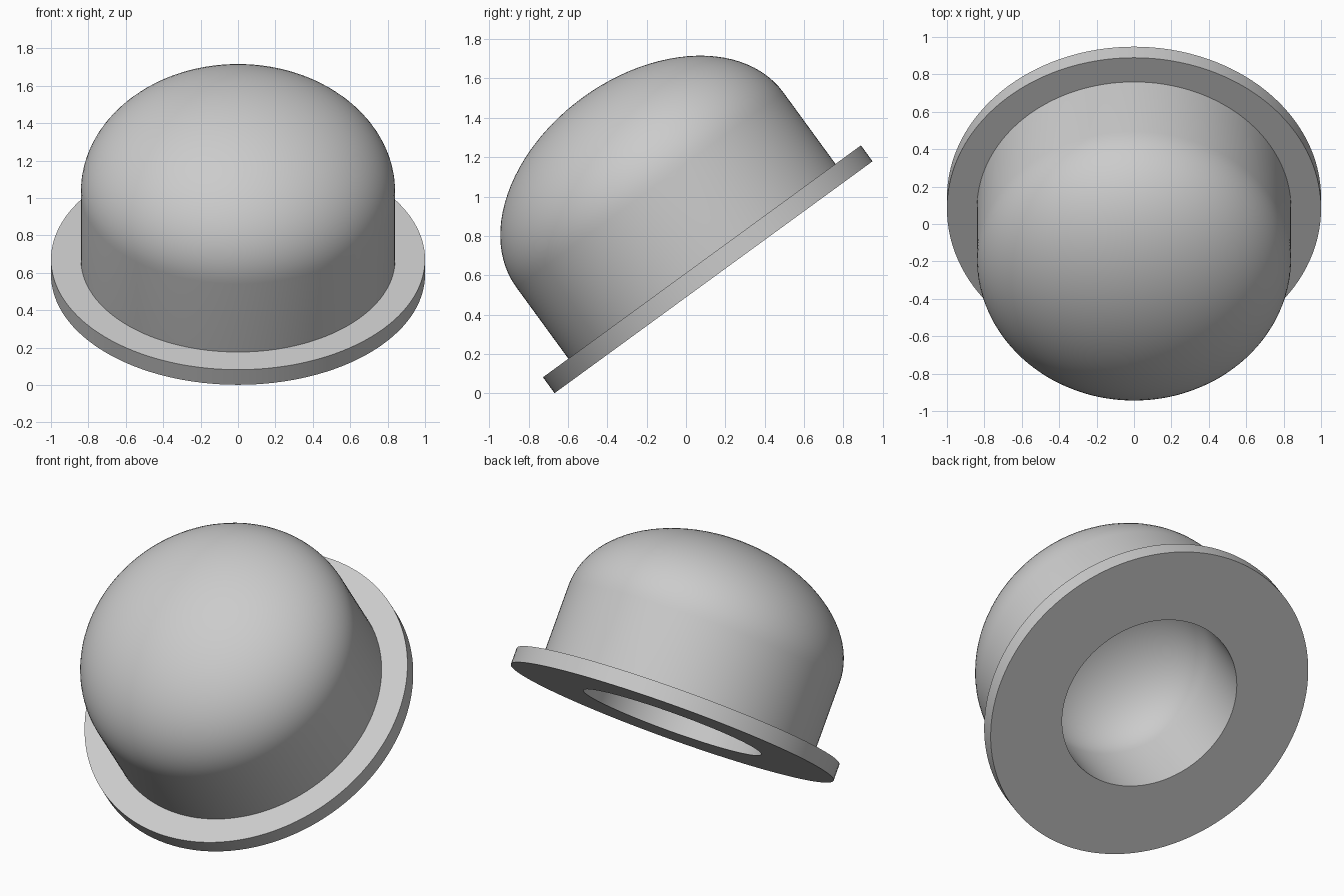
import bpy
import bmesh
from math import sin, cos, pi, radians
from mathutils import Matrix, Vector

if "Cube" in bpy.data.objects:
    bpy.data.objects.remove(bpy.data.objects["Cube"], do_unlink=True)

grey = bpy.data.materials.new("plain grey")
grey.use_nodes = True
colour = (0.6, 0.6, 0.6, 1)
grey.diffuse_color = colour
grey.node_tree.nodes["Principled BSDF"].inputs["Base Color"].default_value = colour

TILT = radians(36.1)
SEGMENTS = 128
ARC_STEPS = 24


def dome_arc(radius, start, rise):
    """Quarter ellipse from the wall up to the axis."""
    angles = [i * pi / 2 / ARC_STEPS for i in range(ARC_STEPS)]
    return [(radius * cos(a), start + rise * sin(a)) for a in angles] + [(0, start + rise)]


def lathe(name, profile):
    """Spin a radius and height profile about the tilted axis."""
    bm = bmesh.new()
    verts = [bm.verts.new((r, 0, h)) for r, h in profile]
    edges = [bm.edges.new(pair) for pair in zip(verts, verts[1:])]
    bmesh.ops.spin(bm, geom=verts + edges, cent=(0, 0, 0), axis=(0, 0, 1),
                   angle=2 * pi, steps=SEGMENTS, use_duplicate=False)
    bmesh.ops.remove_doubles(bm, verts=bm.verts, dist=0.0001)
    bmesh.ops.recalc_face_normals(bm, faces=bm.faces)
    bm.transform(Matrix.Translation(Vector((0, 0.14, 0.59))) @ Matrix.Rotation(TILT, 4, "X"))
    mesh = bpy.data.meshes.new(name)
    bm.to_mesh(mesh)
    bm.free()
    mesh.materials.append(grey)
    obj = bpy.data.objects.new(name, mesh)
    bpy.context.collection.objects.link(obj)
    bpy.ops.object.select_all(action="DESELECT")
    obj.select_set(True)
    bpy.context.view_layer.objects.active = obj
    bpy.ops.object.shade_smooth_by_angle(angle=radians(30))
    return obj


# Outer dome, wall and flange, closed by a round-ended socket in the base
outside = dome_arc(0.84, 0.55, 0.58)[::-1] + [(0.84, 0.1), (1, 0.1), (1, 0)]
socket = [(0.55, 0)] + dome_arc(0.55, 0.4, 0.4)
lathe("domed_cap", outside + socket)
